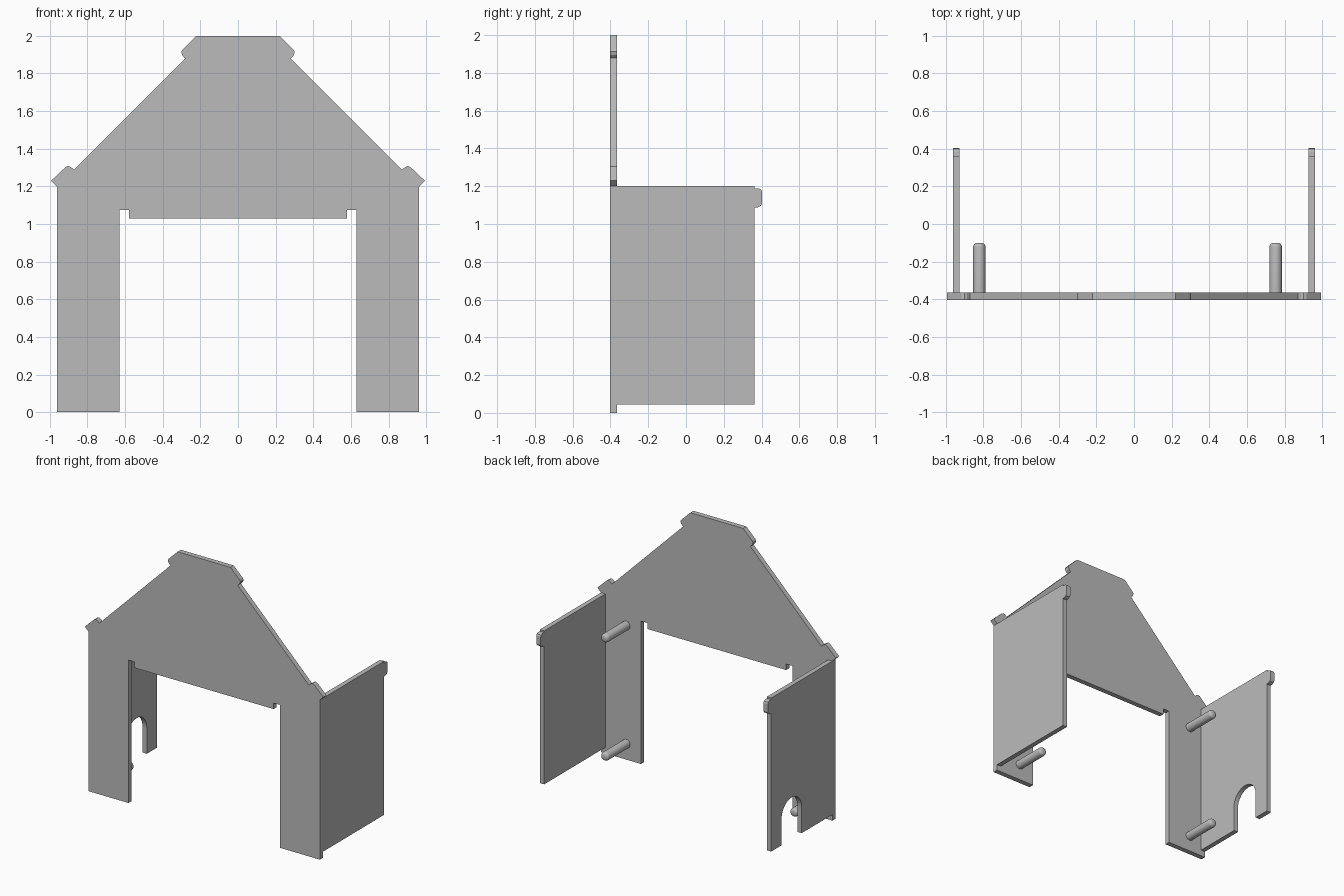
import bpy, bmesh, math
from mathutils import Vector, Matrix

cube = bpy.data.objects.get("Cube")
if cube:
    bpy.data.objects.remove(cube)

grey = bpy.data.materials.new("plain grey")
grey.use_nodes = True
grey.diffuse_color = (0.5, 0.5, 0.5, 1)
grey.node_tree.nodes["Principled BSDF"].inputs["Base Color"].default_value = (0.5, 0.5, 0.5, 1)


def add_object(name, bm):
    bmesh.ops.recalc_face_normals(bm, faces=bm.faces)
    mesh = bpy.data.meshes.new(name)
    bm.to_mesh(mesh)
    bm.free()
    mesh.materials.append(grey)
    obj = bpy.data.objects.new(name, mesh)
    bpy.context.collection.objects.link(obj)
    return obj


def plate(name, points, offset):
    """Extrude a flat outline by the offset vector."""
    bm = bmesh.new()
    face = bm.faces.new([bm.verts.new(p) for p in points])
    result = bmesh.ops.extrude_face_region(bm, geom=[face], use_keep_orig=True)
    moved = [v for v in result["geom"] if isinstance(v, bmesh.types.BMVert)]
    bmesh.ops.translate(bm, verts=moved, vec=Vector(offset))
    return add_object(name, bm)


FRONT, BACK = -0.403, -0.365

# Gabled front panel with two legs, half outline mirrored
half = [(0.22, 2), (0.295, 1.927), (0.302, 1.914), (0.296, 1.896), (0.28, 1.88),
        (0.872, 1.288), (0.888, 1.303), (0.902, 1.308), (0.916, 1.303),
        (0.993, 1.23), (0.963, 1.2), (0.963, 0), (0.63, 0),
        (0.63, 1.075), (0.578, 1.075), (0.578, 1.03)]
outline = half + [(-x, z) for x, z in reversed(half)]
plate("front_panel", [(x, FRONT, z) for x, z in outline], (0, BACK - FRONT, 0))

# Side walls, each with a rounded tab at the back; the right one has an arch
body = [(BACK, 1.2), (0.362, 1.2), (0.362, 1.188), (0.385, 1.188), (0.398, 1.182),
        (0.403, 1.17), (0.403, 1.11), (0.395, 1.095), (0.38, 1.088), (0.362, 1.085),
        (0.362, 0.045)]
arch_y, arch_z, radius = 0.12, 0.24, 0.12
arch = [(arch_y + radius, 0.045)]
arch += [(arch_y + radius * math.cos(math.pi * i / 16),
          arch_z + radius * math.sin(math.pi * i / 16)) for i in range(17)]
arch += [(arch_y - radius, 0.045)]
for name, side, opening in (("left_wall", 1, []), ("right_wall", -1, arch)):
    profile = body + opening + [(BACK, 0.045)]
    plate(name, [(side * 0.927, y, z) for y, z in profile], (side * 0.036, 0, 0))

# Round pegs on the back of the legs
length = 0.265
for side, x in (("left", 0.753), ("right", -0.822)):
    for level, z in (("lower", 0.12), ("upper", 1.01)):
        bm = bmesh.new()
        bmesh.ops.create_cone(bm, cap_ends=True, segments=24, radius1=0.033,
                              radius2=0.033, depth=length)
        rim = [e for e in bm.edges if all(v.co.z > 0 for v in e.verts)]
        bmesh.ops.bevel(bm, geom=rim, offset=0.022, segments=4, profile=0.5,
                        affect='EDGES')
        turn = Matrix.Rotation(-math.pi / 2, 4, 'X')
        bm.transform(Matrix.Translation((x, BACK + length / 2, z)) @ turn)
        peg = add_object(f"{side}_{level}_peg", bm)
        bpy.ops.object.select_all(action='DESELECT')
        peg.select_set(True)
        bpy.context.view_layer.objects.active = peg
        bpy.ops.object.shade_smooth_by_angle(angle=math.radians(35))
